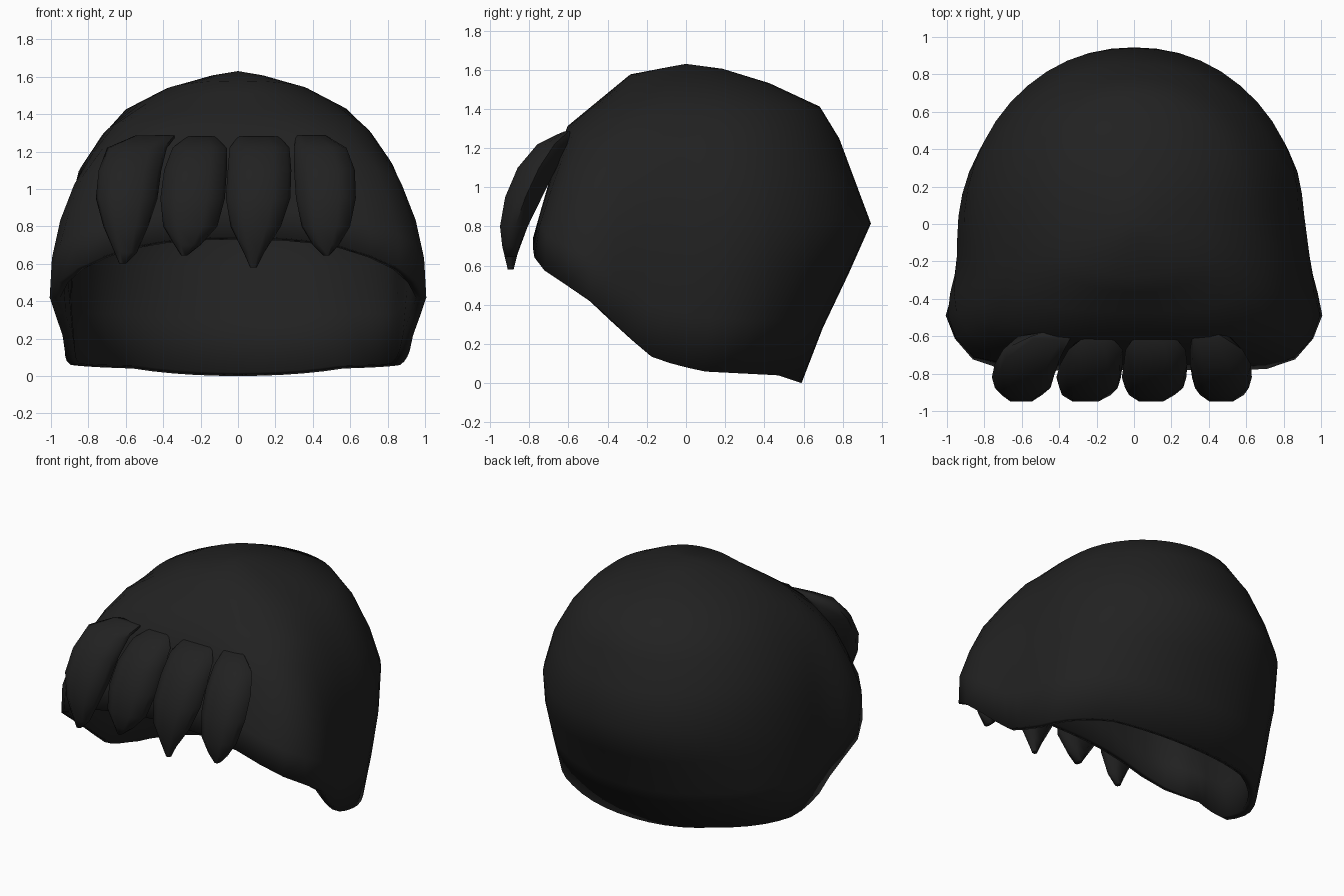
import bpy, bmesh, math

if "Cube" in bpy.data.objects:
    bpy.data.objects.remove(bpy.data.objects["Cube"])

hair = bpy.data.materials.new("charcoal black")
hair.diffuse_color = (0.0155, 0.0155, 0.0155, 1)
hair.use_nodes = True
hair.node_tree.nodes["Principled BSDF"].inputs["Base Color"].default_value = hair.diffuse_color


def lerp(table, v):
    """Piecewise linear lookup in (key, value) pairs with rising keys."""
    if v <= table[0][0]:
        return table[0][1]
    for (a, p), (b, q) in zip(table, table[1:]):
        if v <= b:
            return p + (q - p) * (v - a) / (b - a)
    return table[-1][1]


def finish(name, bm, angle):
    bmesh.ops.recalc_face_normals(bm, faces=bm.faces)
    me = bpy.data.meshes.new(name)
    bm.to_mesh(me)
    bm.free()
    me.materials.append(hair)
    ob = bpy.data.objects.new(name, me)
    bpy.context.collection.objects.link(ob)
    bpy.ops.object.select_all(action='DESELECT')
    ob.select_set(True)
    bpy.context.view_layer.objects.active = ob
    bpy.ops.object.shade_smooth_by_angle(angle=math.radians(angle))
    return ob


# Silhouettes of the cap by height, and its lower edge by depth
WIDTH = [(0, .89), (.06, .92), (.4, .945), (.73, .945), (1.1, .85), (1.36, .68), (1.42, .61), (1.58, .3), (1.63, 0)]
FRONT = [(.63, -.79), (.75, -.78), (1.3, -.62), (1.58, -.28), (1.63, 0)]
BACK = [(0, .59), (.18, .65), (.6, .85), (.8, .95), (1.39, .73), (1.59, .3), (1.63, 0)]
CENTRE = [(.8, -.08), (1.63, 0)]
SQUARE = [(.75, 7.0), (1.1, 5.0), (1.3, 3.5), (1.5, 2.3)]
RIM = [(-.79, .62), (-.46, .4), (-.2, .15), (-.15, .12), (.08, .06), (.47, .04), (.59, 0)]
FLARE = [(.06, 0), (.4, .07), (.73, .05), (1.1, .01), (1.3, 0)]
TOP = 1.63


def cap_point(phi, z):
    c, s = math.cos(phi), math.sin(phi)
    p = lerp(SQUARE, z) if s < 0 else 2.1
    r = (abs(c) ** p + abs(s) ** p) ** (-1 / p)
    mid = lerp(CENTRE, z)
    depth = (mid - lerp(FRONT, z)) if s < 0 else (lerp(BACK, z) - mid)
    y = mid + r * s * depth
    x = r * c * lerp(WIDTH, z)
    x *= 1 + lerp(FLARE, z) * math.exp(-((y + .48) / .17) ** 2)
    # right side is slightly slimmer around the middle
    if x > 0:
        x *= 1 - .03 * math.exp(-((y - .05) / .2) ** 2)
    return x, y, z


def rim_height(phi):
    z = .4
    for _ in range(40):
        x, y, _z = cap_point(phi, z)
        arch = .13 * max(0, 1 - (abs(x) / .8) ** 2.5) if y < -.6 else 0
        z = .5 * z + .5 * (lerp(RIM, y) + arch)
    return z


# Hollow cap of hair
COLS, ROWS = 48, 9
bm = bmesh.new()
pole = bm.verts.new((0, 0, TOP))
columns = []
for i in range(COLS):
    phi = 2 * math.pi * i / COLS - math.pi / 2
    low = rim_height(phi)
    columns.append([bm.verts.new(cap_point(phi, low + (TOP - low) * math.sin(j / ROWS * math.pi / 2)))
                    for j in range(ROWS)])
for a, b in zip(columns, columns[1:] + columns[:1]):
    for j in range(ROWS - 1):
        bm.faces.new((a[j], b[j], b[j + 1], a[j + 1]))
    bm.faces.new((a[-1], b[-1], pole))
cap = finish("hair_cap", bm, 60)
shell = cap.modifiers.new("thickness", 'SOLIDIFY')
shell.thickness = .055
shell.offset = -1

# Fringe locks: (height, left, right) stations, sharing one depth profile
LOCK_FRONT = [(.58, -.91), (.77, -.955), (.97, -.92), (1.12, -.85), (1.24, -.74), (1.29, -.61)]
LOCK_BACK = [(.58, -.88), (.7, -.85), (.82, -.80), (1.1, -.66), (1.24, -.59), (1.29, -.58)]
LOCKS = [
    [(1.285, -.55, -.33), (1.22, -.70, -.38), (1.1, -.745, -.41), (.95, -.76, -.43),
     (.8, -.72, -.48), (.66, -.66, -.54), (.6, -.635, -.6)],
    [(1.28, -.27, -.12), (1.22, -.35, -.06), (1.1, -.395, -.06), (.95, -.415, -.07),
     (.8, -.40, -.11), (.7, -.34, -.20), (.645, -.305, -.27)],
    [(1.28, .00, .22), (1.22, -.045, .275), (1.1, -.055, .285), (.95, -.065, .28),
     (.8, -.04, .23), (.66, .03, .14), (.58, .065, .10)],
    [(1.285, .31, .47), (1.22, .30, .58), (1.1, .30, .625), (.95, .31, .63),
     (.8, .34, .60), (.7, .40, .54), (.645, .455, .49)],
]
# Cross-section as (across 0..1, front-to-back 0..1)
SECTION = [(.25, 0), (.72, 0), (.95, .25), (1, .55), (.75, 1), (.25, 1), (0, .55), (.05, .25)]

for n, stations in enumerate(LOCKS, 1):
    bm = bmesh.new()
    rings = []
    for z, left, right in stations:
        f, b = lerp(LOCK_FRONT, z), lerp(LOCK_BACK, z)
        rings.append([bm.verts.new((left + u * (right - left), f + v * (b - f), z)) for u, v in SECTION])
    for lo, hi in zip(rings, rings[1:]):
        for k in range(8):
            m = (k + 1) % 8
            bm.faces.new((lo[k], lo[m], hi[m], hi[k]))
    bm.faces.new(rings[0])
    bm.faces.new(rings[-1])
    finish(f"fringe_lock_{n}", bm, 60)
